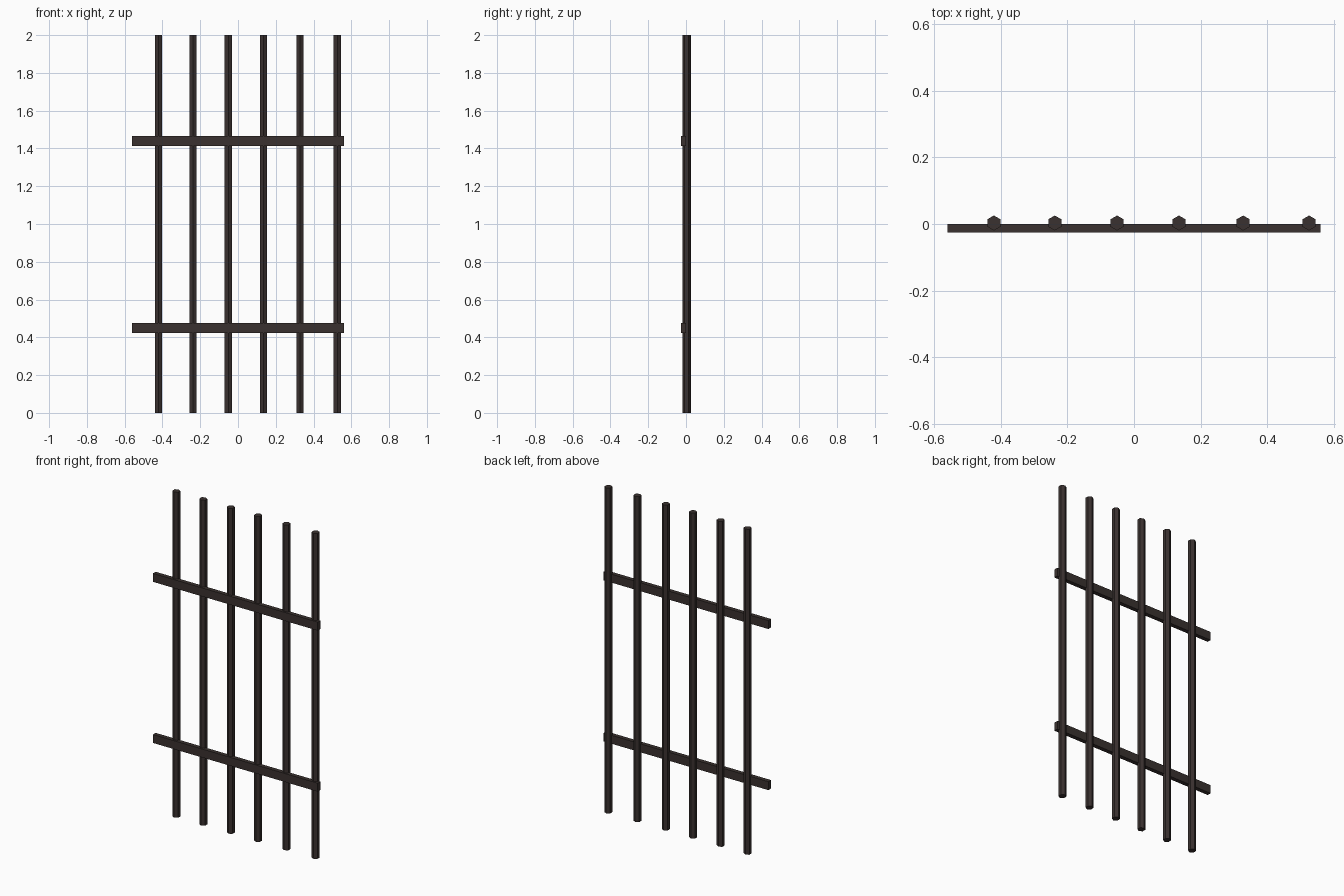
import bpy
from math import radians

if "Cube" in bpy.data.objects:
    bpy.data.objects.remove(bpy.data.objects["Cube"])

mat = bpy.data.materials.new("dark_iron")
mat.diffuse_color = (0.042, 0.031, 0.029, 1)
mat.use_nodes = True
mat.node_tree.nodes["Principled BSDF"].inputs["Base Color"].default_value = mat.diffuse_color

# Six hexagonal upright bars, slightly uneven spacing
for i, x in enumerate((-0.421, -0.238, -0.051, 0.135, 0.328, 0.526)):
    bpy.ops.mesh.primitive_cylinder_add(vertices=6, radius=0.0225, depth=2,
                                        location=(x, 0.003, 1))
    bar = bpy.context.object
    bar.name = f"upright_bar_{i + 1}"
    bar.data.materials.append(mat)

# Two flat cross rails on the front
for name, z in (("lower_rail", 0.45), ("upper_rail", 1.44)):
    bpy.ops.mesh.primitive_cube_add(size=1, location=(0, -0.0125, z))
    rail = bpy.context.object
    rail.name = name
    rail.scale = (1.12, 0.026, 0.052)
    bpy.ops.object.transform_apply(location=False, rotation=False, scale=True)
    rail.data.materials.append(mat)
